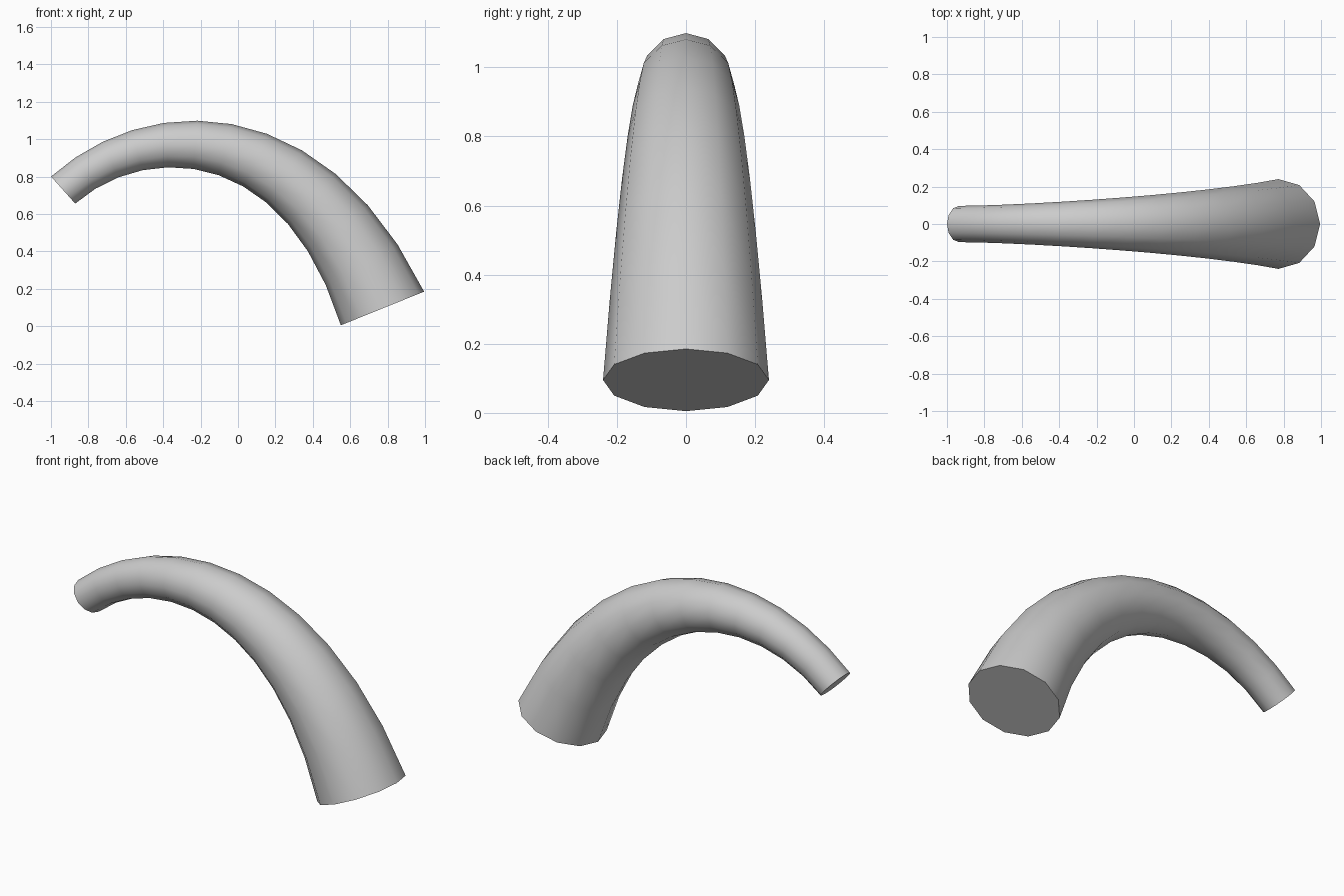
import bpy, bmesh, math
from mathutils import Vector

if "Cube" in bpy.data.objects:
    bpy.data.objects.remove(bpy.data.objects["Cube"])

SIDES, STEPS = 12, 12

# Centre line of the curved horn: cubic bezier in the XZ plane
P = [Vector(p) for p in ((-0.935, 0, 0.728), (-0.488, 0, 1.128),
                         (0.360, 0, 1.115), (0.7725, 0, 0.095))]


def centre(t):
    u = 1 - t
    return u**3 * P[0] + 3*u*u*t * P[1] + 3*u*t*t * P[2] + t**3 * P[3]


def tangent(t):
    u = 1 - t
    return (u*u * (P[1]-P[0]) + 2*u*t * (P[2]-P[1]) + t*t * (P[3]-P[2])).normalized()


# Sweep a widening twelve-sided ring along the centre line
bm = bmesh.new()
rings = []
side = Vector((0, 1, 0))
for i in range(STEPS + 1):
    t = i / STEPS
    r = 0.097 + 0.143 * t**1.7
    c, d = centre(t), tangent(t)
    up = d.cross(side)
    rings.append([bm.verts.new(c + r * (math.cos(a) * up + math.sin(a) * side))
                  for a in (2 * math.pi * k / SIDES for k in range(SIDES))])

for a, b in zip(rings, rings[1:]):
    for k in range(SIDES):
        n = (k + 1) % SIDES
        bm.faces.new((a[k], a[n], b[n], b[k]))

# Flat end caps
bm.faces.new(rings[0])
bm.faces.new(rings[-1])
bmesh.ops.recalc_face_normals(bm, faces=bm.faces[:])

mesh = bpy.data.meshes.new("curved_horn")
bm.to_mesh(mesh)
bm.free()
horn = bpy.data.objects.new("curved_horn", mesh)
bpy.context.collection.objects.link(horn)
bpy.context.view_layer.objects.active = horn
horn.select_set(True)
bpy.ops.object.shade_smooth_by_angle(angle=math.radians(40))
